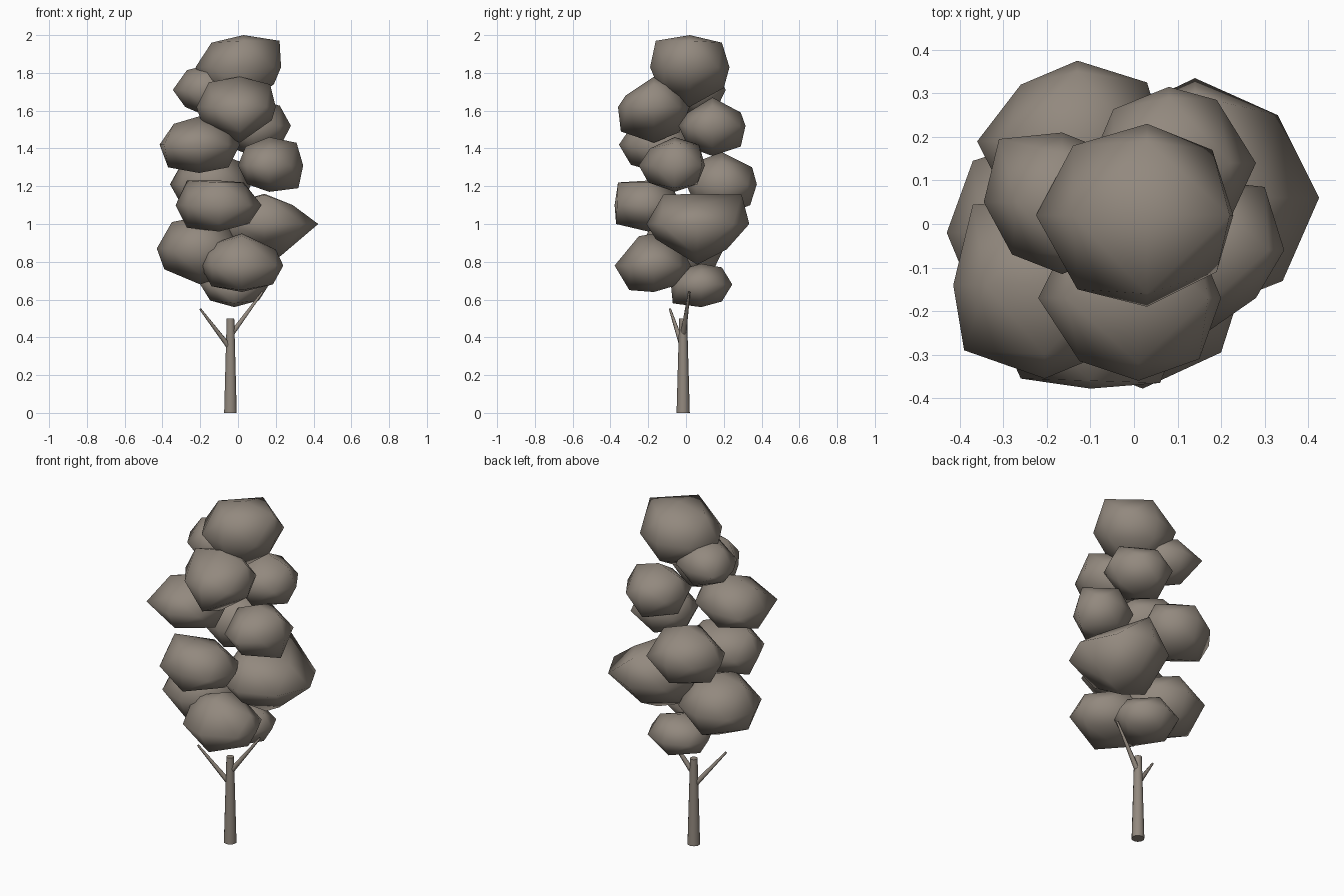
import bpy, bmesh, math
from itertools import combinations
from mathutils import Matrix, Vector

bark = bpy.data.materials.new("warm grey brown")
bark.diffuse_color = (0.29, 0.25, 0.21, 1)

# letters for right, left, back, front, top, down: axis and sign
SIDES = {"R": (0, 1), "L": (0, -1), "B": (1, 1), "F": (1, -1), "T": (2, 1), "D": (2, -1)}


def finish(bm, name, smooth_angle=None):
    bmesh.ops.recalc_face_normals(bm, faces=bm.faces[:])
    for f in bm.faces:
        f.smooth = True
    if smooth_angle:
        for e in bm.edges:
            e.smooth = e.calc_face_angle(0) < math.radians(smooth_angle)
    mesh = bpy.data.meshes.new(name)
    bm.to_mesh(mesh)
    bm.free()
    mesh.materials.append(bark)
    bpy.context.collection.objects.link(bpy.data.objects.new(name, mesh))


def limb(name, start, end, r1, r2, sides):
    """Tapered, capped stick between two points."""
    a, b = Vector(start), Vector(end)
    d = b - a
    m = (Matrix.Translation((a + b) / 2)
         @ Vector((0, 0, 1)).rotation_difference(d).to_matrix().to_4x4())
    bm = bmesh.new()
    bmesh.ops.create_cone(bm, cap_ends=True, segments=sides,
                          radius1=r1, radius2=r2, depth=d.length, matrix=m)
    finish(bm, name, 60)


def clump(name, mid, lo, hi, **pulled):
    """Once-divided octahedron reaching from mid to the sides of a box.
    Pulled corners are named by their two sides, e.g. RT for right top."""
    bm = bmesh.new()
    verts = {}

    def corner(key):
        if key not in verts:
            co = list(mid)
            for i, s in enumerate(key):
                axis, sign = SIDES[s]
                reach = (hi if sign > 0 else lo)[axis] - mid[axis]
                co[axis] += reach * (0.7071 if len(key) == 2 else 1)
                if key in pulled:
                    co[axis] = pulled[key][i]
            verts[key] = bm.verts.new(co)
        return verts[key]

    for x in "RL":
        for y in "BF":
            for z in "TD":
                a, b, c = x + y, x + z, y + z
                for tri in ((x, a, b), (y, a, c), (z, b, c), (a, b, c)):
                    bm.faces.new([corner(k) for k in tri])
    finish(bm, name)


# trunk and the two bare branches
limb("trunk", (-0.04, -0.015, 0), (-0.04, -0.015, 0.5), 0.035, 0.021, 10)
limb("left_branch", (-0.04, -0.015, 0.34), (-0.2, -0.085, 0.55), 0.016, 0.006, 6)
limb("right_branch", (-0.04, -0.015, 0.41), (0.13, 0.017, 0.64), 0.016, 0.006, 6)

# foliage clumps, top to bottom: middle, low corner, high corner, pulled corners
clump("crown_top", (0.03, 0.02, 1.83), (-0.225, -0.19, 1.62), (0.228, 0.23, 2.0),
      LT=(-0.14, 1.96), RT=(0.22, 1.97), BT=(0.19, 1.96), FT=(-0.16, 1.97),
      RB=(0.18, 0.17), RF=(0.19, -0.11), LF=(-0.13, -0.15), LB=(-0.14, 0.18),
      RD=(0.19, 1.74), BD=(0.2, 1.72))
clump("crown_left_back", (-0.165, 0.05, 1.71), (-0.345, -0.115, 1.57), (0.0, 0.21, 1.84),
      LB=(-0.31, 0.195), LF=(-0.28, -0.07), LT=(-0.27, 1.815), LD=(-0.28, 1.62))
clump("upper_front", (0.01, -0.17, 1.62), (-0.22, -0.36, 1.43), (0.2, 0.02, 1.78),
      LT=(-0.155, 1.75), RT=(0.17, 1.74), RD=(0.18, 1.55), LD=(-0.19, 1.53),
      LF=(-0.125, -0.315), RF=(0.15, -0.31), FT=(-0.32, 1.68), FD=(-0.345, 1.49))
clump("upper_right_back", (0.08, 0.14, 1.52), (-0.1, -0.04, 1.36), (0.28, 0.315, 1.67),
      RB=(0.19, 0.285), BT=(0.29, 1.59), BD=(0.29, 1.41), FT=(0.01, 1.59))
clump("upper_left_front", (-0.205, -0.14, 1.42), (-0.415, -0.355, 1.27), (0.01, 0.05, 1.57),
      LT=(-0.34, 1.53), RT=(-0.05, 1.54), RD=(-0.05, 1.3), LD=(-0.37, 1.3),
      LB=(-0.37, 0.045), LF=(-0.39, -0.29), FT=(-0.3, 1.5))
clump("middle_right", (0.165, -0.06, 1.31), (0, -0.25, 1.17), (0.345, 0.1, 1.46),
      LT=(0.04, 1.41), RT=(0.31, 1.43), RD=(0.32, 1.19), RB=(0.3, 0.085),
      RF=(0.28, -0.17), FT=(-0.19, 1.4), BT=(0.07, 1.42), BD=(0.06, 1.21), FD=(-0.2, 1.22))
clump("middle_left_back", (-0.13, 0.19, 1.21), (-0.36, 0.0, 1.04), (0.07, 0.375, 1.38),
      LB=(-0.26, 0.32), RB=(0.03, 0.325), BT=(0.35, 1.3), BD=(0.34, 1.1))
clump("middle_front", (-0.1, -0.2, 1.1), (-0.33, -0.378, 0.96), (0.125, -0.02, 1.23),
      LT=(-0.27, 1.23), RT=(0.03, 1.22), LD=(-0.27, 0.98), FT=(-0.36, 1.22),
      FD=(-0.37, 1.0), LF=(-0.26, -0.355), RF=(0.06, -0.365))
clump("lower_right_back", (0.14, 0.06, 1.0), (-0.1, -0.21, 0.785), (0.425, 0.335, 1.16),
      RT=(0.29, 1.1), RD=(0.225, 0.83), RB=(0.33, 0.25), BT=(0.295, 1.155),
      FT=(-0.12, 1.155), BD=(0.215, 0.865), FD=(-0.16, 0.92))
clump("lower_left", (-0.2, -0.02, 0.87), (-0.43, -0.25, 0.68), (0.02, 0.2, 1.04),
      LT=(-0.35, 1.01), LD=(-0.39, 0.76), LB=(-0.37, 0.145))
clump("lower_front", (0.02, -0.17, 0.78), (-0.2, -0.378, 0.64), (0.24, 0.025, 0.95),
      LT=(-0.165, 0.885), RT=(0.2, 0.865), RD=(0.185, 0.68), LD=(-0.14, 0.67),
      FT=(-0.25, 0.935), FD=(-0.3, 0.65), RF=(0.2, -0.295))
clump("lowest_back", (-0.02, 0.08, 0.68), (-0.2, -0.08, 0.56), (0.165, 0.245, 0.79),
      BT=(0.19, 0.77), BD=(0.19, 0.59), FD=(-0.07, 0.58))
